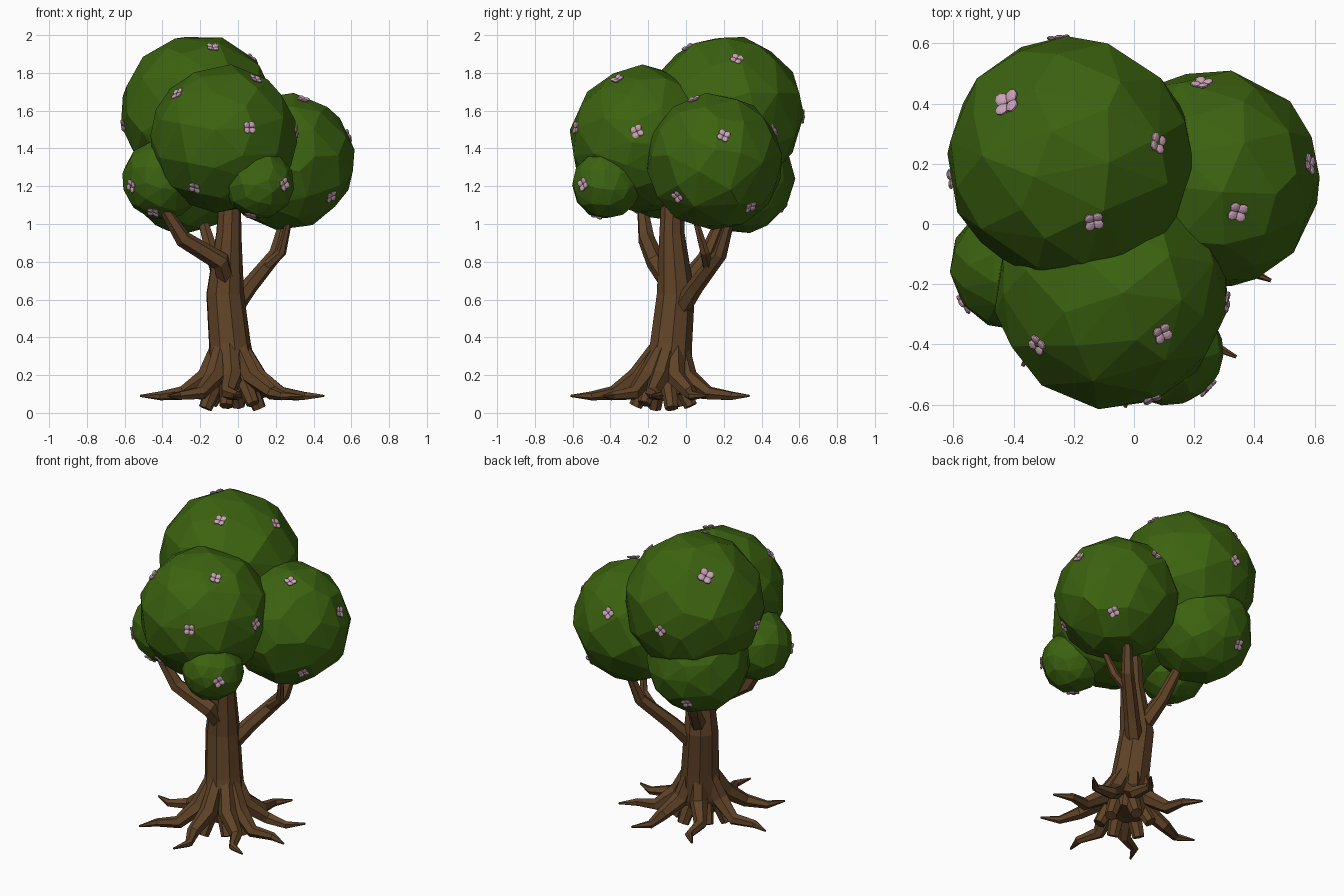
import bpy, bmesh, math, random
from mathutils import Vector, Matrix

if "Cube" in bpy.data.objects:
    bpy.data.objects.remove(bpy.data.objects["Cube"])

random.seed(4)


def material(name, rgb):
    m = bpy.data.materials.new(name)
    m.diffuse_color = (*rgb, 1)
    m.use_nodes = True
    m.node_tree.nodes["Principled BSDF"].inputs["Base Color"].default_value = m.diffuse_color
    return m


BARK = material("bark", (0.115, 0.055, 0.02))
LEAF = material("leaf", (0.045, 0.125, 0.005))
PINK = material("petal", (0.6, 0.36, 0.48))


def finish(bm, name, mat):
    bmesh.ops.recalc_face_normals(bm, faces=bm.faces)
    me = bpy.data.meshes.new(name)
    bm.to_mesh(me)
    bm.free()
    me.materials.append(mat)
    ob = bpy.data.objects.new(name, me)
    bpy.context.collection.objects.link(ob)
    return ob


def tube(bm, path, sides):
    """Faceted tapering tube through (x, y, z, radius) points, rings kept untwisted."""
    pts = [Vector(p[:3]) for p in path]
    rings, u = [], Vector((0.8, -0.6, 0.05))
    for i, p in enumerate(pts):
        d = (pts[min(i + 1, len(pts) - 1)] - pts[max(i - 1, 0)]).normalized()
        if i == 0 and abs(u.dot(d)) > 0.8:
            u = Vector((0.6, 0.8, 0.05))
        u = (u - d * u.dot(d)).normalized()
        v = d.cross(u)
        ring = []
        for k in range(sides):
            a = math.tau * k / sides
            ring.append(bm.verts.new(p + (u * math.cos(a) + v * math.sin(a)) * path[i][3]))
        rings.append(ring)
    for r0, r1 in zip(rings, rings[1:]):
        for k in range(sides):
            j = (k + 1) % sides
            bm.faces.new((r0[k], r0[j], r1[j], r1[k]))
    bm.faces.new(rings[0])
    bm.faces.new(rings[-1])


# Trunk
bm = bmesh.new()
tube(bm, [(-0.02, -0.11, 0.1, 0.11), (-0.03, -0.10, 0.2, 0.13), (-0.045, -0.08, 0.36, 0.113),
          (-0.07, -0.055, 0.63, 0.102), (-0.05, -0.075, 0.95, 0.068), (-0.04, -0.07, 1.25, 0.055)], 9)
finish(bm, "trunk", BARK)

# Branches
branches = {
    "right_branch": [(-0.05, -0.05, 0.52, 0.055), (0.06, 0.05, 0.67, 0.045),
                     (0.2, 0.18, 0.84, 0.038), (0.26, 0.25, 1.08, 0.02)],
    "right_twig": [(0.13, 0.12, 0.76, 0.03), (0.23, 0.1, 0.85, 0.026), (0.28, 0.04, 1.06, 0.014)],
    "left_branch": [(-0.06, -0.09, 0.69, 0.05), (-0.09, -0.16, 0.8, 0.052),
                    (-0.29, -0.21, 0.92, 0.045), (-0.39, -0.23, 1.08, 0.03)],
    "back_branch": [(-0.07, -0.04, 0.64, 0.05), (-0.13, 0.1, 0.82, 0.04), (-0.21, 0.22, 1.1, 0.024)],
}
for name, path in branches.items():
    bm = bmesh.new()
    tube(bm, path, 6)
    finish(bm, name, BARK)

# Spreading roots, arching down the trunk and out along the ground
bm = bmesh.new()
cx, cy = -0.03, -0.12
for i, angle in enumerate((-8, -41, -90, -134, 174, 118, 68, 28)):
    a = math.radians(angle)
    reach = 0.49
    bend = 0.08 * (-1) ** i
    path = [(-0.045 + math.cos(a) * 0.05, -0.08 + math.sin(a) * 0.05, 0.37, 0.045)]
    for f, z, r, turn in ((0.28, 0.19, 0.054, 0), (0.54, 0.105, 0.038, -bend),
                          (0.78, 0.09, 0.024, bend), (1.0, 0.09, 0.006, 0)):
        b = a + turn
        path.append((cx + math.cos(b) * f * reach, cy + math.sin(b) * f * reach, z, r))
    tube(bm, path, 6)
finish(bm, "surface_roots", BARK)

# Short blunt roots under the trunk
bm = bmesh.new()
for i in range(6):
    a = math.tau * i / 6 + 0.3
    c, s = math.cos(a), math.sin(a)
    low = 0.012 + 0.012 * (i % 3)
    tube(bm, [(cx + c * 0.05, cy + s * 0.05, 0.28, 0.045), (cx + c * 0.1, cy + s * 0.1, 0.14, 0.046),
              (cx + c * 0.15, cy + s * 0.15, low + 0.012, 0.036)], 7)
finish(bm, "blunt_roots", BARK)

# Foliage clumps: centre and radius, with flowers at rough surface spots
clumps = {
    "top": ((-0.21, 0.212, 1.59), 0.41,
            [(-0.42, 0.4, 1.88), (-0.13, 0, 1.95), (0.085, 0.27, 1.88), (-0.25, 0.6, 1.57), (-0.61, 0.15, 1.52)]),
    "front": ((-0.075, -0.225, 1.45), 0.388,
              [(0.31, -0.26, 1.49), (-0.32, -0.4, 1.69), (0.09, -0.36, 1.76), (0.06, -0.58, 1.51), (-0.23, -0.47, 1.19)]),
    "right": ((0.255, 0.15, 1.33), 0.362,
              [(0.225, 0.475, 1.5), (0.59, 0.2, 1.47), (0.345, 0.04, 1.66), (0.5, -0.05, 1.14), (0.45, 0.35, 1.08)]),
    "left": ((-0.4, -0.14, 1.235), 0.212, [(-0.57, -0.27, 1.2), (-0.45, -0.25, 1.06)]),
    "back": ((-0.28, 0.275, 1.25), 0.3, [(-0.36, 0.5, 1.1)]),
    "small_front": ((0.115, -0.42, 1.21), 0.182, [(0.24, -0.54, 1.21), (0.07, -0.47, 1.05)]),
}
flowers = bmesh.new()
for name, (centre, radius, spots) in clumps.items():
    bm = bmesh.new()
    bmesh.ops.create_icosphere(bm, subdivisions=3, radius=radius)
    bmesh.ops.rotate(bm, verts=bm.verts, matrix=Matrix.Rotation(random.uniform(0, 6), 3, "X"))
    bmesh.ops.translate(bm, verts=bm.verts, vec=centre)
    ob = finish(bm, name + "_foliage", LEAF)
    dec = ob.modifiers.new("coarse_facets", "DECIMATE")
    dec.ratio = 0.38
    for spot in spots:
        n = (Vector(spot) - Vector(centre)).normalized()
        size = 1.35 if spot[2] == 1.88 and spot[0] < 0 else 1.0
        place = (Matrix.Translation(Vector(centre) + n * (radius - 0.005))
                 @ n.to_track_quat("Z", "Y").to_matrix().to_4x4()
                 @ Matrix.Rotation(random.uniform(0, 1.5), 4, "Z") @ Matrix.Scale(size, 4))
        # Four cupped petals
        for k in range(4):
            petal = (Matrix.Rotation(k * math.pi / 2, 4, "Z") @ Matrix.Translation((0.02, 0, 0.004))
                     @ Matrix.Rotation(-0.2, 4, "Y") @ Matrix.Diagonal((0.019, 0.018, 0.008, 1)))
            bmesh.ops.create_uvsphere(flowers, u_segments=8, v_segments=5, radius=1, matrix=place @ petal)
finish(flowers, "flowers", PINK)
